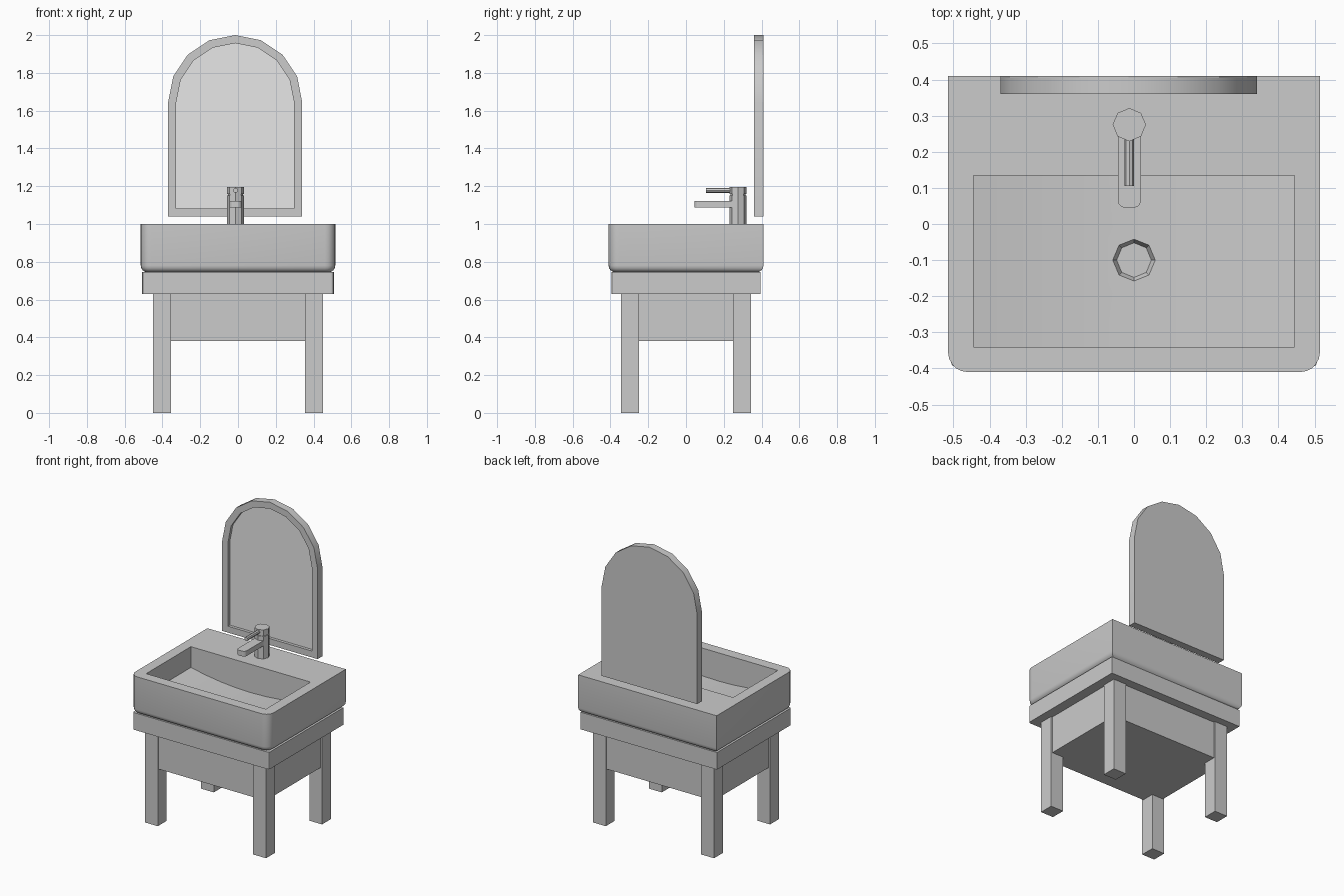
import bpy, bmesh
from math import pi, sin, cos

cube = bpy.data.objects.get("Cube")
if cube:
    bpy.data.objects.remove(cube, do_unlink=True)


def material(name, value):
    m = bpy.data.materials.new(name)
    m.use_nodes = True
    colour = (value, value, value, 1)
    m.diffuse_color = colour
    m.node_tree.nodes["Principled BSDF"].inputs["Base Color"].default_value = colour
    return m


GREY = material("plain_grey", 0.6)
GLASS = material("mirror_silver", 0.8)


def finish(name, bm, mat=GREY, smooth=False):
    bmesh.ops.recalc_face_normals(bm, faces=bm.faces[:])
    mesh = bpy.data.meshes.new(name)
    bm.to_mesh(mesh)
    bm.free()
    mesh.materials.append(mat)
    ob = bpy.data.objects.new(name, mesh)
    bpy.context.collection.objects.link(ob)
    if smooth:
        bpy.ops.object.select_all(action='DESELECT')
        ob.select_set(True)
        bpy.context.view_layer.objects.active = ob
        bpy.ops.object.shade_smooth_by_angle(angle=pi / 5)
    return ob


def add_box(bm, x, y, z):
    verts = bmesh.ops.create_cube(bm, size=1)["verts"]
    for v in verts:
        v.co = [a + (b - a) * (c + 0.5) for (a, b), c in zip((x, y, z), v.co)]
    return verts


def box(name, x, y, z):
    bm = bmesh.new()
    add_box(bm, x, y, z)
    return finish(name, bm)


def bevel(bm, test, width, segments):
    edges = [e for e in bm.edges if test(*(v.co for v in e.verts))]
    bmesh.ops.bevel(bm, geom=edges, offset=width, segments=segments,
                    profile=0.5, affect='EDGES')


def upright_front(a, b):
    return a.y < -0.3 and b.y < -0.3 and abs(a.z - b.z) > 0.05


def prism(bm, points, place, start, end):
    """Close an outline between two offsets; place maps (u, v, offset) to space."""
    rings = [[bm.verts.new(place(u, v, t)) for u, v in points] for t in (start, end)]
    bm.faces.new(rings[0])
    bm.faces.new(rings[1])
    for i in range(len(points)):
        j = (i + 1) % len(points)
        bm.faces.new((rings[0][i], rings[0][j], rings[1][j], rings[1][i]))


def circle(cx, cy, r, n):
    return [(cx + r * cos(2 * pi * i / n), cy + r * sin(2 * pi * i / n)) for i in range(n)]


# Stand: four legs, a storage box between them and the counter slab
for side, sx in (("left", 1), ("right", -1)):
    for end, sy in (("front", -1), ("back", 1)):
        box(f"{end}_{side}_leg", sorted((sx * 0.355, sx * 0.45)),
            sorted((sy * 0.25, sy * 0.345)), (0, 0.63))
box("storage_box", (-0.44, 0.44), (-0.335, 0.335), (0.38, 0.63))
bm = bmesh.new()
add_box(bm, (-0.507, 0.507), (-0.395, 0.395), (0.63, 0.745))
bevel(bm, upright_front, 0.012, 2)
finish("counter_slab", bm)

# Basin: rounded front corners and underside
bm = bmesh.new()
add_box(bm, (-0.515, 0.515), (-0.41, 0.41), (0.745, 1.0))
bevel(bm, upright_front, 0.055, 5)
bevel(bm, lambda a, b: a.z < 0.75 and b.z < 0.75, 0.035, 4)
basin = finish("basin", bm)


def cut(name, bm):
    cutter = finish(name, bm)
    cutter.hide_render = True
    mod = basin.modifiers.new(name, 'BOOLEAN')
    mod.operation = 'DIFFERENCE'
    mod.solver = 'EXACT'
    mod.object = cutter
    bpy.ops.object.select_all(action='DESELECT')
    bpy.context.view_layer.objects.active = basin
    basin.select_set(True)
    bpy.ops.object.modifier_apply(modifier=name)
    bpy.data.objects.remove(cutter, do_unlink=True)


# Bowl with a floor dipping to the middle, then the drain dish
bm = bmesh.new()
floor = [(0.445 * t, 0.86 - 0.05 * (1 - t * t)) for t in [i / 4 for i in range(-4, 5)]]
prism(bm, floor + [(0.445, 1.1), (-0.445, 1.1)], lambda u, v, t: (u, t, v), -0.34, 0.135)
cut("bowl_cutter", bm)
bm = bmesh.new()
bmesh.ops.create_cone(bm, cap_ends=True, segments=8, radius1=0.048, radius2=0.068, depth=0.04)
bmesh.ops.translate(bm, verts=bm.verts, vec=(0, -0.1, 0.81))
cut("drain_cutter", bm)
bpy.ops.object.shade_smooth_by_angle(angle=pi / 6)

# Tap: body, grooved neck, cap, lever and spout
TX, TY = -0.013, 0.275


def upright(u, v, t):
    return (u, v, t)


for name, r, z0, z1 in (("tap_body", 0.046, 1.0, 1.152),
                        ("tap_neck", 0.04, 1.15, 1.16), ("tap_cap", 0.046, 1.158, 1.195)):
    bm = bmesh.new()
    prism(bm, circle(TX, TY, r, 8), upright, z0, z1)
    finish(name, bm, smooth=False)
bm = bmesh.new()
prism(bm, circle(TX, 1.178, 0.013, 8), lambda u, v, t: (u, t, v), 0.105, TY)
finish("tap_lever", bm)
bm = bmesh.new()
add_box(bm, (TX - 0.032, TX + 0.032), (0.045, TY), (1.088, 1.123))
bevel(bm, lambda a, b: a.y < 0.05 and b.y < 0.05 and abs(a.z - b.z) > 0.02, 0.02, 3)
finish("tap_spout", bm)

# Arched mirror: frame ring, glass and back board
MX, SPRING = -0.015, 1.645


def arch(r, bottom):
    curve = [(MX + r * cos(pi * i / 8), SPRING + r * sin(pi * i / 8)) for i in range(9)]
    return curve + [(MX - r, bottom), (MX + r, bottom)]


def facing(u, v, t):
    return (u, t, v)


outer, inner = arch(0.355, 1.04), arch(0.312, 1.083)
bm = bmesh.new()
loops = [[bm.verts.new(facing(u, v, t)) for u, v in pts]
         for pts, t in ((outer, 0.36), (inner, 0.36), (inner, 0.405), (outer, 0.405))]
n = len(outer)
for k in range(4):
    a, b = loops[k], loops[(k + 1) % 4]
    for i in range(n):
        bm.faces.new((a[i], a[(i + 1) % n], b[(i + 1) % n], b[i]))
finish("mirror_frame", bm, smooth=True)
bm = bmesh.new()
prism(bm, inner, facing, 0.38, 0.405)
finish("mirror_glass", bm, GLASS)
bm = bmesh.new()
prism(bm, outer, facing, 0.405, 0.41)
finish("mirror_back", bm)
